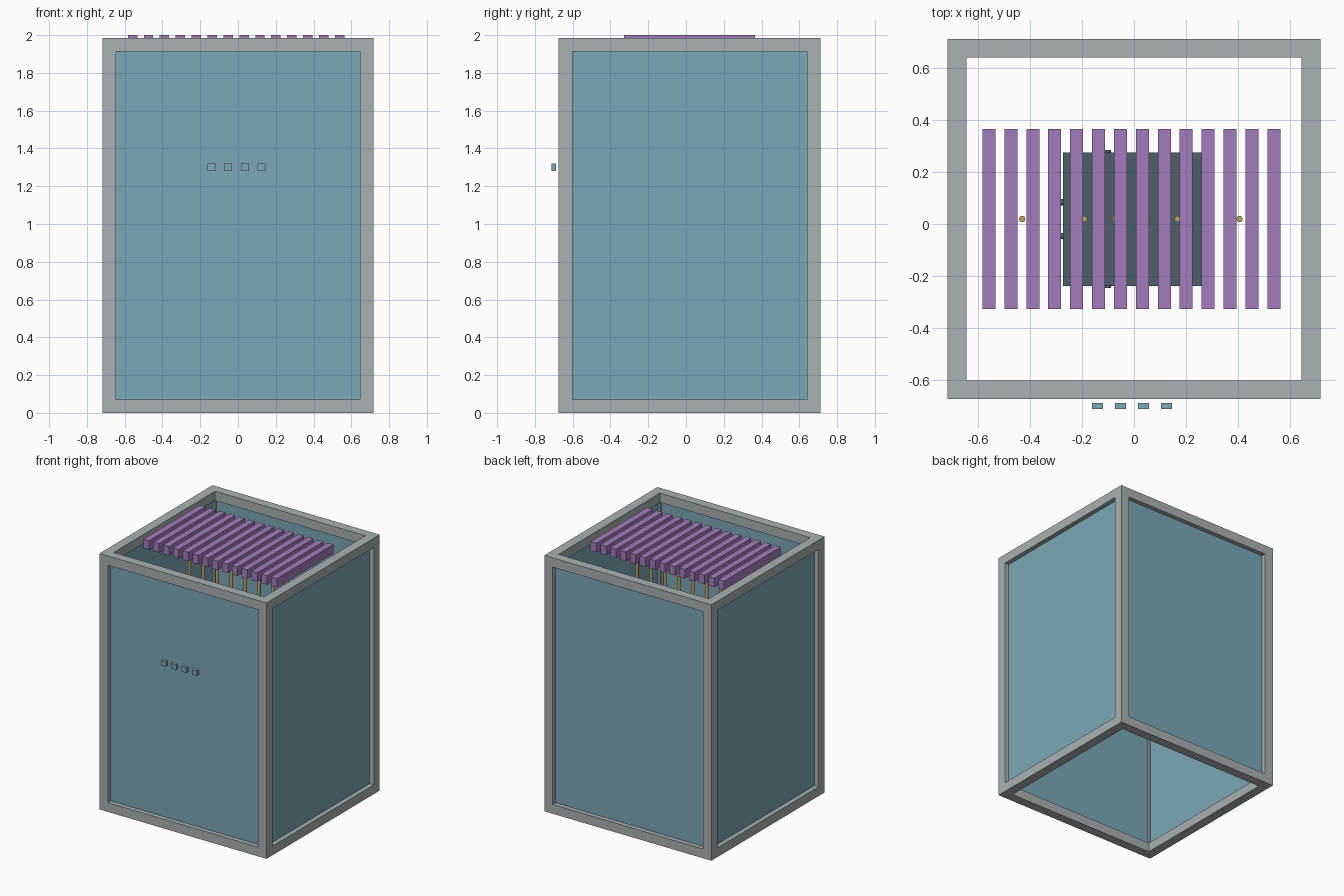
import bpy
import bmesh
from mathutils import Matrix, Vector

cube = bpy.data.objects.get("Cube")
if cube:
    bpy.data.objects.remove(cube, do_unlink=True)


def linear(c):
    c /= 255
    return c / 12.92 if c <= 0.04045 else ((c + 0.055) / 1.055) ** 2.4


def material(name, *rgb):
    color = [linear(c) for c in rgb] + [1]
    mat = bpy.data.materials.new(name)
    mat.use_nodes = True
    mat.diffuse_color = color
    mat.node_tree.nodes["Principled BSDF"].inputs["Base Color"].default_value = color
    return mat


GREY = material("frame grey", 170, 176, 178)
BLUE = material("panel blue", 124, 167, 184)
PURPLE = material("slat purple", 164, 124, 188)
GOLD = material("rod gold", 188, 165, 105)
SLATE = material("block slate", 77, 94, 103)


def finish(name, bm, mat):
    bmesh.ops.recalc_face_normals(bm, faces=bm.faces)
    mesh = bpy.data.meshes.new(name)
    bm.to_mesh(mesh)
    bm.free()
    mesh.materials.append(mat)
    obj = bpy.data.objects.new(name, mesh)
    bpy.context.collection.objects.link(obj)
    return obj


def add_box(bm, lo, hi):
    lo, hi = Vector(lo), Vector(hi)
    matrix = Matrix.Translation((lo + hi) / 2) @ Matrix.Diagonal((*(hi - lo), 1))
    bmesh.ops.create_cube(bm, size=1, matrix=matrix)


def box(name, lo, hi, mat):
    bm = bmesh.new()
    add_box(bm, lo, hi)
    return finish(name, bm, mat)


def cylinder(name, start, end, radius, mat):
    start, end = Vector(start), Vector(end)
    axis = end - start
    turn = axis.to_track_quat("Z", "Y").to_matrix().to_4x4()
    bm = bmesh.new()
    bmesh.ops.create_cone(bm, cap_ends=True, segments=16, radius1=radius, radius2=radius,
                          depth=axis.length, matrix=Matrix.Translation((start + end) / 2) @ turn)
    for face in bm.faces:
        face.smooth = len(face.verts) == 4
    for edge in bm.edges:
        edge.smooth = all(len(f.verts) == 4 for f in edge.link_faces)
    return finish(name, bm, mat)


# Open frame: four posts joined by rails at the top and bottom
X, FRONT, BACK, TOP, BEAM = 0.717, -0.674, 0.712, 1.985, 0.072
MID = (FRONT + BACK) / 2
bm = bmesh.new()
for x in (-X, X - BEAM):
    for y in (FRONT, BACK - BEAM):
        add_box(bm, (x, y, 0), (x + BEAM, y + BEAM, TOP))
for z in (0, TOP - BEAM):
    for x in (-X, X - BEAM):
        add_box(bm, (x, FRONT + BEAM, z), (x + BEAM, BACK - BEAM, z + BEAM))
    for y in (FRONT, BACK - BEAM):
        add_box(bm, (-X + BEAM, y, z), (X - BEAM, y + BEAM, z + BEAM))
finish("frame", bm, GREY)

# Wall panels set back inside the four frame openings
RECESS, THICK = 0.035, 0.02
low, high = BEAM, TOP - BEAM
for name, y in (("front_panel", FRONT + RECESS), ("back_panel", BACK - RECESS - THICK)):
    box(name, (-X + BEAM, y, low), (X - BEAM, y + THICK, high), BLUE)
for name, x in (("right_panel", -X + RECESS), ("left_panel", X - RECESS - THICK)):
    box(name, (x, FRONT + BEAM, low), (x + THICK, BACK - BEAM, high), BLUE)

# Row of four buttons on the front
for i in range(4):
    x = -0.162 + i * 0.0887
    box(f"button_{i + 1}", (x, -0.712, 1.28), (x + 0.042, -0.688, 1.32), BLUE)

# Top slats
for i in range(14):
    x = -0.583 + i * 0.0843
    box(f"slat_{i + 1}", (x, MID - 0.346, 1.93), (x + 0.05, MID + 0.346, 2), PURPLE)

# Rods hanging below the slats
for i in range(8):
    x = -0.43 + i * 0.1195
    cylinder(f"rod_{i + 1}", (x, MID, 1.2), (x, MID, 1.935), 0.012, GOLD)

# Inner block with small side studs
box("inner_block", (-0.273, MID - 0.257, 0.7), (0.262, MID + 0.257, 1.2), SLATE)
for i, side in enumerate((-1, 1)):
    cylinder(f"end_stud_{i + 1}", (-0.1, MID + side * 0.25, 1), (-0.1, MID + side * 0.266, 1),
             0.012, SLATE)
    y = MID + side * 0.065
    cylinder(f"side_stud_{i + 1}", (-0.265, y, 1), (-0.282, y, 1), 0.012, SLATE)
